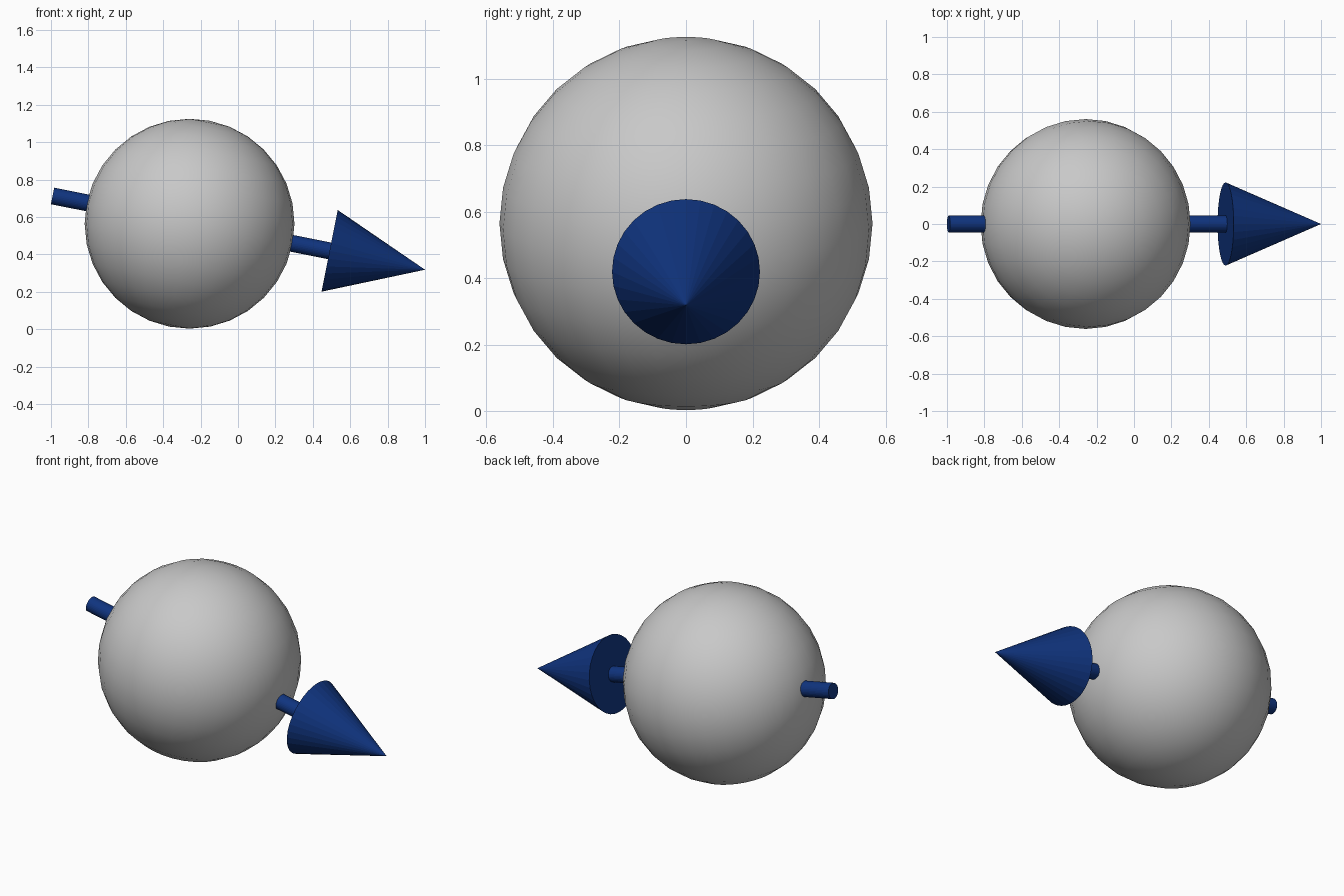
import bpy, math
from mathutils import Vector, Matrix

if "Cube" in bpy.data.objects:
    bpy.data.objects.remove(bpy.data.objects["Cube"])

def material(name, color):
    m = bpy.data.materials.new(name)
    m.diffuse_color = (*color, 1)
    m.use_nodes = True
    m.node_tree.nodes["Principled BSDF"].inputs["Base Color"].default_value = m.diffuse_color
    return m

grey = material("light_grey", (0.58, 0.58, 0.58))
blue = material("deep_blue", (0.005, 0.034, 0.21))

TILT = math.radians(11.2)                       # arrow dips toward +x
AXIS = Vector((math.cos(TILT), 0, -math.sin(TILT)))
TIP = Vector((1.0, 0, 0.318))
HEAD, TOTAL = 0.52, 2.03                        # head length, arrow length

def finish(name, mat):
    ob = bpy.context.object
    ob.name = name
    ob.data.materials.append(mat)
    return ob

def along_arrow(name, start, end, r1, r2):
    """Cone or cylinder between two distances behind the arrow tip."""
    bpy.ops.mesh.primitive_cone_add(vertices=32, radius1=r1, radius2=r2, depth=start - end)
    ob = finish(name, blue)
    turn = Matrix.Rotation(math.pi / 2 + TILT, 4, 'Y')
    ob.matrix_world = Matrix.Translation(TIP - AXIS * (start + end) / 2) @ turn
    return ob

# Ball, its poles tilted with the arrow
bpy.ops.mesh.primitive_uv_sphere_add(segments=32, ring_count=16, radius=0.561,
                                     location=(-0.259, 0, 0.564), rotation=(0, TILT, 0))
finish("ball", grey)
bpy.ops.object.shade_smooth()

# Arrow shaft through the ball, and its head
along_arrow("arrow_shaft", TOTAL, HEAD - 0.005, 0.045, 0.045)
along_arrow("arrow_head", HEAD, 0, 0.2225, 0)
